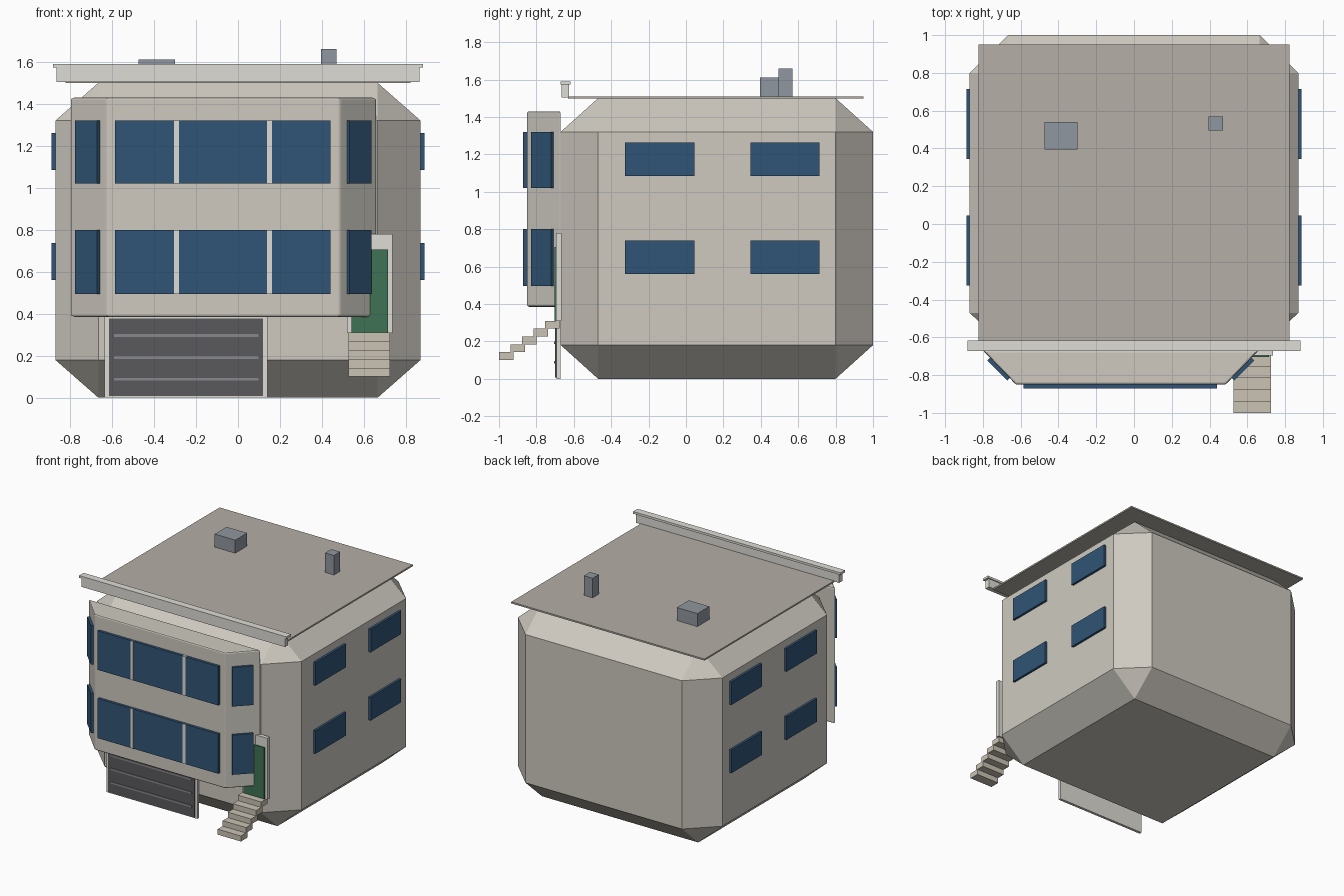
import bpy, bmesh, math
from itertools import product

if "Cube" in bpy.data.objects:
    bpy.data.objects.remove(bpy.data.objects["Cube"])


def mat(name, r, g, b):
    m = bpy.data.materials.new(name)
    m.diffuse_color = (r, g, b, 1)
    m.use_nodes = True
    m.node_tree.nodes["Principled BSDF"].inputs["Base Color"].default_value = m.diffuse_color
    return m


WALL = mat("wall", 0.62, 0.59, 0.53)
ROOF = mat("roof", 0.46, 0.43, 0.38)
TRIM = mat("trim", 0.74, 0.72, 0.67)
GLASS = mat("glass", 0.03, 0.09, 0.18)
GARAGE = mat("garage_grey", 0.10, 0.10, 0.11)
RIB = mat("rib_grey", 0.25, 0.25, 0.27)
GREEN = mat("door_green", 0.05, 0.17, 0.09)
STONE = mat("stone", 0.60, 0.55, 0.46)
METAL = mat("metal", 0.28, 0.31, 0.35)


def finish(name, bm, material):
    bmesh.ops.recalc_face_normals(bm, faces=bm.faces)
    me = bpy.data.meshes.new(name)
    bm.to_mesh(me)
    bm.free()
    me.materials.append(material)
    ob = bpy.data.objects.new(name, me)
    bpy.context.collection.objects.link(ob)
    return ob


def box(name, x, y, z, material, turn=0.0):
    """Box from (min, max) ranges, turned about its own vertical axis."""
    bm = bmesh.new()
    bmesh.ops.create_cube(bm, size=1)
    for v in bm.verts:
        v.co.x *= x[1] - x[0]
        v.co.y *= y[1] - y[0]
        v.co.z *= z[1] - z[0]
    ob = finish(name, bm, material)
    ob.location = (sum(x) / 2, sum(y) / 2, sum(z) / 2)
    ob.rotation_euler.z = turn
    return ob


# Main body: block with wide chamfers on every edge
bm = bmesh.new()
hx, hy, hz = 0.87, 0.835, 0.75
ix, iy, iz = 0.665, 0.635, 0.57
for sx, sy, sz in product((-1, 1), repeat=3):
    for px, py, pz in ((hx, iy, iz), (ix, hy, iz), (ix, iy, hz)):
        bm.verts.new((sx * px, sy * py + 0.165, sz * pz + 0.75))
bmesh.ops.convex_hull(bm, input=bm.verts)
bmesh.ops.dissolve_limit(bm, angle_limit=0.01, verts=bm.verts, edges=bm.edges)
finish("house_body", bm, WALL)

# Bay with angled cheeks, softened edges
bm = bmesh.new()
plan = [(-0.80, -0.67), (-0.625, -0.85), (0.485, -0.85), (0.66, -0.67)]
base = bm.faces.new([bm.verts.new((x, y, 0.385)) for x, y in plan])
top = bmesh.ops.extrude_face_region(bm, geom=[base])["geom"]
for v in top:
    if isinstance(v, bmesh.types.BMVert):
        v.co.z = 1.43
bay = finish("front_bay", bm, WALL)
bev = bay.modifiers.new("soft_edges", "BEVEL")
bev.width, bev.segments = 0.01, 2

# Bay windows on both floors
for floor, z in (("lower", (0.495, 0.80)), ("upper", (1.02, 1.32))):
    box(f"{floor}_front_window", (-0.585, 0.44), (-0.87, -0.845), z, GLASS)
    for i, x in enumerate((-0.293, 0.15)):
        box(f"{floor}_mullion_{i}", (x - 0.012, x + 0.012), (-0.872, -0.845), z, TRIM)
    for s in (-1, 1):
        cx, cy = -0.07 + s * 0.647, -0.768
        box(f"{floor}_angled_window_{s}", (cx - 0.075, cx + 0.075),
            (cy - 0.01, cy + 0.01), z, GLASS, s * math.radians(45))

# Side windows
for s in (-1, 1):
    for y in ((-0.325, 0.045), (0.345, 0.715)):
        for z in ((0.56, 0.738), (1.085, 1.262)):
            x = sorted((s * 0.86, s * 0.888))
            box("side_window", x, y, z, GLASS)

# Roof slab, cornice and rooftop units
box("roof_slab", (-0.822, 0.822), (-0.63, 0.95), (1.498, 1.51), ROOF)
box("cornice", (-0.865, 0.865), (-0.665, -0.625), (1.505, 1.575), TRIM)
box("cornice_cap", (-0.882, 0.882), (-0.672, -0.617), (1.573, 1.59), TRIM)
box("roof_unit", (-0.475, -0.30), (0.395, 0.54), (1.505, 1.61), METAL)
box("chimney", (0.395, 0.47), (0.495, 0.57), (1.505, 1.66), METAL)

# Garage door in its frame
box("garage_frame", (-0.635, 0.14), (-0.693, -0.672), (0.0, 0.40), TRIM)
box("garage_door", (-0.615, 0.12), (-0.70, -0.685), (0.008, 0.378), GARAGE)
for i in range(3):
    z = 0.088 + i * 0.104
    box(f"garage_rib_{i}", (-0.59, 0.098), (-0.705, -0.695), (z - 0.007, z + 0.007), RIB)

# Entrance door and steps
box("entrance_frame", (0.52, 0.737), (-0.695, -0.665), (0.308, 0.78), TRIM)
box("entrance_door", (0.54, 0.715), (-0.703, -0.685), (0.308, 0.705), GREEN)
for i in range(5):
    y, z = -1 + i * 0.0615, 0.10 + i * 0.042
    box(f"step_{i}", (0.527, 0.725), (y, y + 0.077), (z, z + 0.042), STONE)
